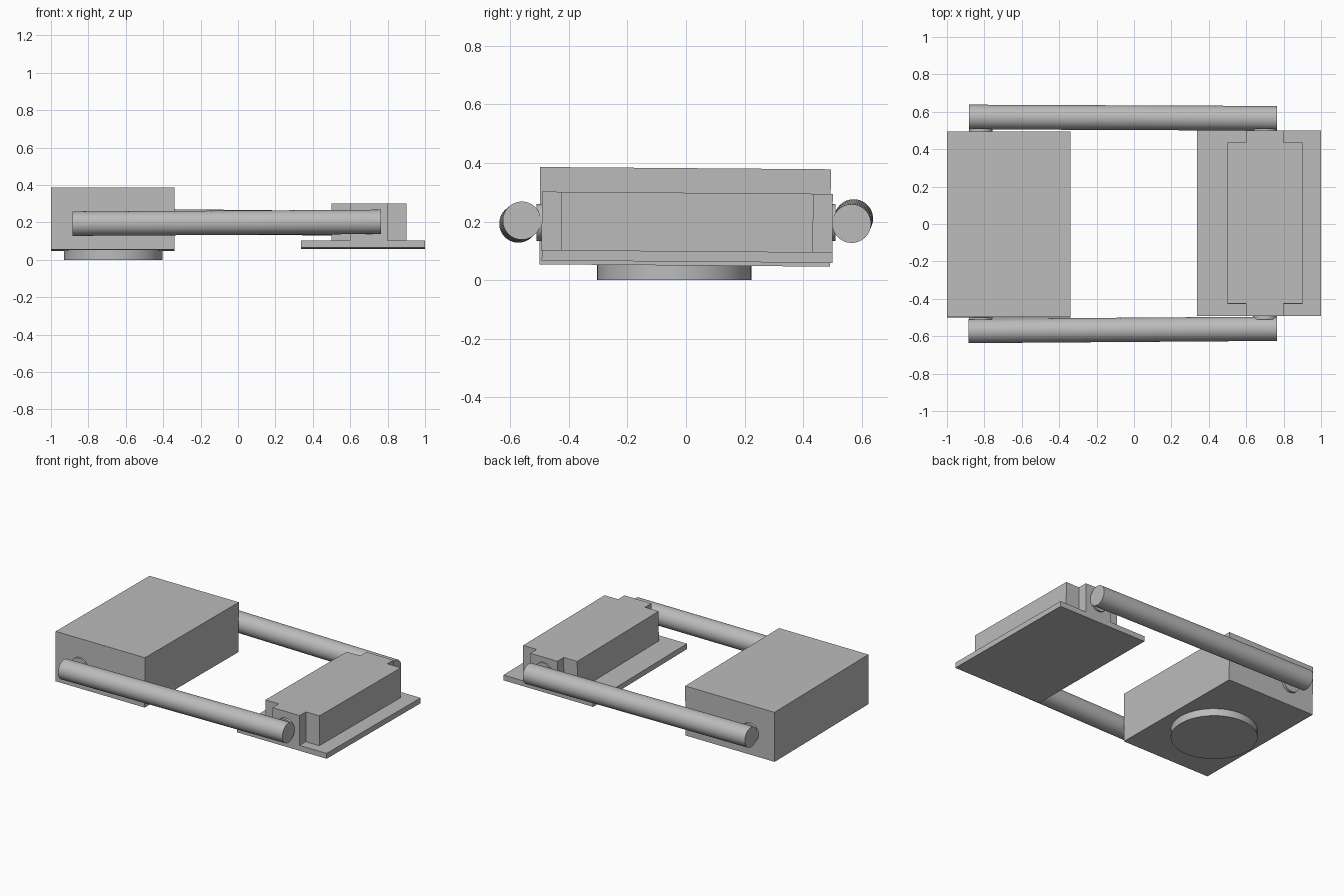
import bpy, bmesh, math
from mathutils import Vector

cube = bpy.data.objects.get("Cube")
if cube:
    bpy.data.objects.remove(cube, do_unlink=True)

grey = bpy.data.materials.new("plain_grey")
grey.use_nodes = True
colour = (0.5, 0.5, 0.5, 1)
grey.diffuse_color = colour
grey.node_tree.nodes["Principled BSDF"].inputs["Base Color"].default_value = colour

TILT = math.radians(-0.45)  # the blocks sit slightly lower at the back


def finish(name, bm):
    mesh = bpy.data.meshes.new(name)
    bmesh.ops.recalc_face_normals(bm, faces=bm.faces)
    bm.to_mesh(mesh)
    bm.free()
    mesh.materials.append(grey)
    obj = bpy.data.objects.new(name, mesh)
    bpy.context.collection.objects.link(obj)
    return obj


def prism(name, outline, y, z0, z1):
    """Extrude a flat outline upwards, centred on the given y."""
    mid = (z0 + z1) / 2
    bm = bmesh.new()
    base = bm.faces.new([bm.verts.new((px, py, z0 - mid)) for px, py in outline])
    new = bmesh.ops.extrude_face_region(bm, geom=[base])["geom"]
    top = [v for v in new if isinstance(v, bmesh.types.BMVert)]
    bmesh.ops.translate(bm, verts=top, vec=(0, 0, z1 - z0))
    obj = finish(name, bm)
    obj.location = (0, y, mid)
    obj.rotation_euler.x = TILT
    return obj


def rectangle(x0, x1, half):
    return [(x0, -half), (x1, -half), (x1, half), (x0, half)]


def rod(name, start, end, radius):
    """Capped cylinder between two points."""
    a, b = Vector(start), Vector(end)
    bm = bmesh.new()
    bmesh.ops.create_cone(bm, cap_ends=True, segments=64, radius1=radius,
                          radius2=radius, depth=(b - a).length)
    obj = finish(name, bm)
    obj.location = (a + b) / 2
    obj.rotation_euler = (b - a).to_track_quat("Z", "Y").to_euler()
    bpy.ops.object.select_all(action="DESELECT")
    obj.select_set(True)
    bpy.context.view_layer.objects.active = obj
    bpy.ops.object.shade_smooth_by_angle()
    return obj


# Large block with its round foot
prism("main_block", rectangle(-1, -0.34, 0.496), -0.003, 0.05, 0.382)
rod("round_foot", (-0.667, -0.04, 0), (-0.667, -0.04, 0.06), 0.263)

# Base plate and the stepped block on it
prism("base_plate", rectangle(0.337, 1, 0.496), 0.004, 0.063, 0.099)
half = [(0.9, 0.43), (0.8, 0.43), (0.8, 0.496), (0.6, 0.496), (0.6, 0.43), (0.5, 0.43)]
outline = half + [(px, -py) for px, py in reversed(half)]
prism("stepped_block", outline, 0.004, 0.096, 0.298)

# Side arms
rod("front_arm", (-0.885, -0.572, 0.193), (0.765, -0.56, 0.203), 0.065)
rod("back_arm", (-0.882, 0.572, 0.21), (0.765, 0.565, 0.193), 0.066)

# Short pivot pins joining the arms to the blocks
for side, label in ((-1, "front"), (1, "back")):
    for px, block in ((-0.82, "main"), (0.7, "stepped")):
        rod(f"{label}_{block}_pin", (px, side * 0.47, 0.197),
            (px, side * 0.51, 0.197), 0.063)
